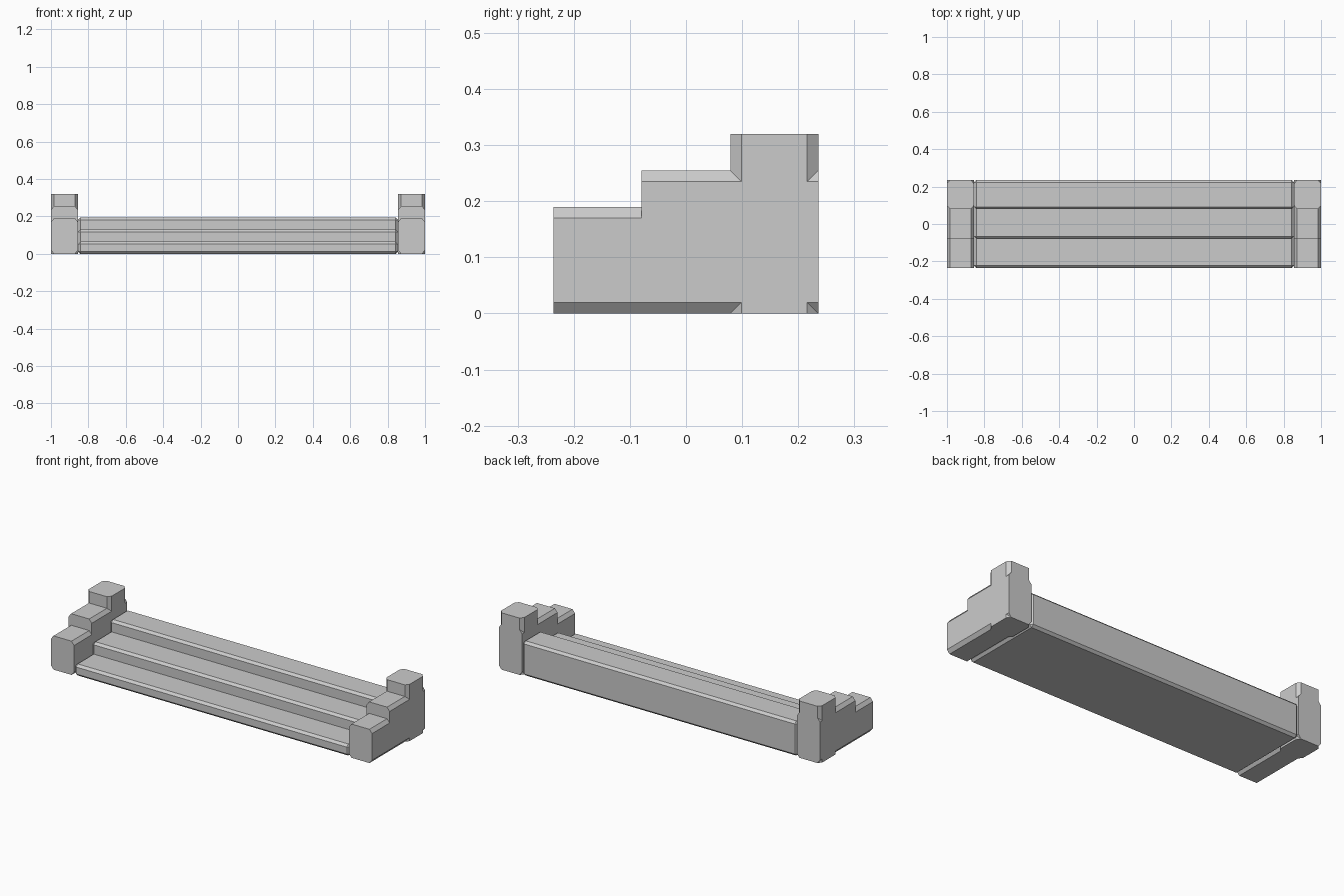
import bpy, bmesh

if "Cube" in bpy.data.objects:
    bpy.data.objects.remove(bpy.data.objects["Cube"])

DEPTH = 0.236                     # half depth
STEP_Y = [-0.236, -0.079, 0.079]  # front of each step
STEP_Z = [0.065, 0.13, 0.195]     # tread heights
WALL_Z = [0.19, 0.255, 0.32]      # side wall heights
X_IN, X_OUT = 0.856, 1.0          # side wall extents
CX, C = 0.016, 0.02               # wall chamfer across x, and along y or z


def prism(name, profile, to_3d, start, end):
    """Sweep a 2D profile between two positions; to_3d maps (u, v, w) to x, y, z."""
    bm = bmesh.new()
    verts = [bm.verts.new(to_3d(u, v, start)) for u, v in profile]
    face = bm.faces.new(verts)
    ext = bmesh.ops.extrude_face_region(bm, geom=[face])["geom"]
    offset = [b - a for a, b in zip(to_3d(0, 0, start), to_3d(0, 0, end))]
    bmesh.ops.translate(bm, vec=offset,
                        verts=[g for g in ext if isinstance(g, bmesh.types.BMVert)])
    bmesh.ops.recalc_face_normals(bm, faces=bm.faces)
    mesh = bpy.data.meshes.new(name)
    bm.to_mesh(mesh)
    bm.free()
    obj = bpy.data.objects.new(name, mesh)
    bpy.context.collection.objects.link(obj)
    return obj


def octagon(v0, v1):
    """Chamfered rectangle across the wall thickness."""
    a, b = X_IN, X_OUT
    return [(a + CX, v0), (b - CX, v0), (b, v0 + C), (b, v1 - C),
            (b - CX, v1), (a + CX, v1), (a, v1 - C), (a, v0 + C)]


def along_y(u, v, w):
    return (u, w, v)


def along_z(u, v, w):
    return (u, v, w)


def along_x(u, v, w):
    return (w, u, v)


def apply_modifiers(obj):
    bpy.context.view_layer.objects.active = obj
    for m in list(obj.modifiers):
        bpy.ops.object.modifier_apply(modifier=m.name)


# Stepped side wall: two chamfered rails and a chamfered rear post, merged
wall = prism("side_wall", octagon(0, WALL_Z[1]), along_y, STEP_Y[1], DEPTH)
low = prism("low_block", octagon(0, WALL_Z[0]), along_y, STEP_Y[0], STEP_Y[1])
post = prism("rear_post", octagon(STEP_Y[2], DEPTH), along_z, 0, WALL_Z[2])
for part in (low, post):
    mod = wall.modifiers.new("merge", 'BOOLEAN')
    mod.operation, mod.solver, mod.object = 'UNION', 'EXACT', part
apply_modifiers(wall)
for part in (low, post):
    bpy.data.objects.remove(part)

# Opposite wall
mirror = wall.modifiers.new("mirror", 'MIRROR')
mirror.use_axis[0] = True
apply_modifiers(wall)
wall.name = "side_walls"

# Stair flight with all outer edges chamfered
profile = [(DEPTH, 0), (STEP_Y[0], 0)]
for i, (y, z) in enumerate(zip(STEP_Y, STEP_Z)):
    profile += [(y, z), (STEP_Y[i + 1] if i < 2 else DEPTH, z)]
stairs = prism("stair_flight", profile, along_x, -X_IN, X_IN)
bm = bmesh.new()
bm.from_mesh(stairs.data)
bm.normal_update()
bmesh.ops.bevel(bm, geom=[e for e in bm.edges if e.is_convex], offset=0.013,
                offset_type='OFFSET', segments=1, profile=0.5, affect='EDGES')
bm.to_mesh(stairs.data)
bm.free()
